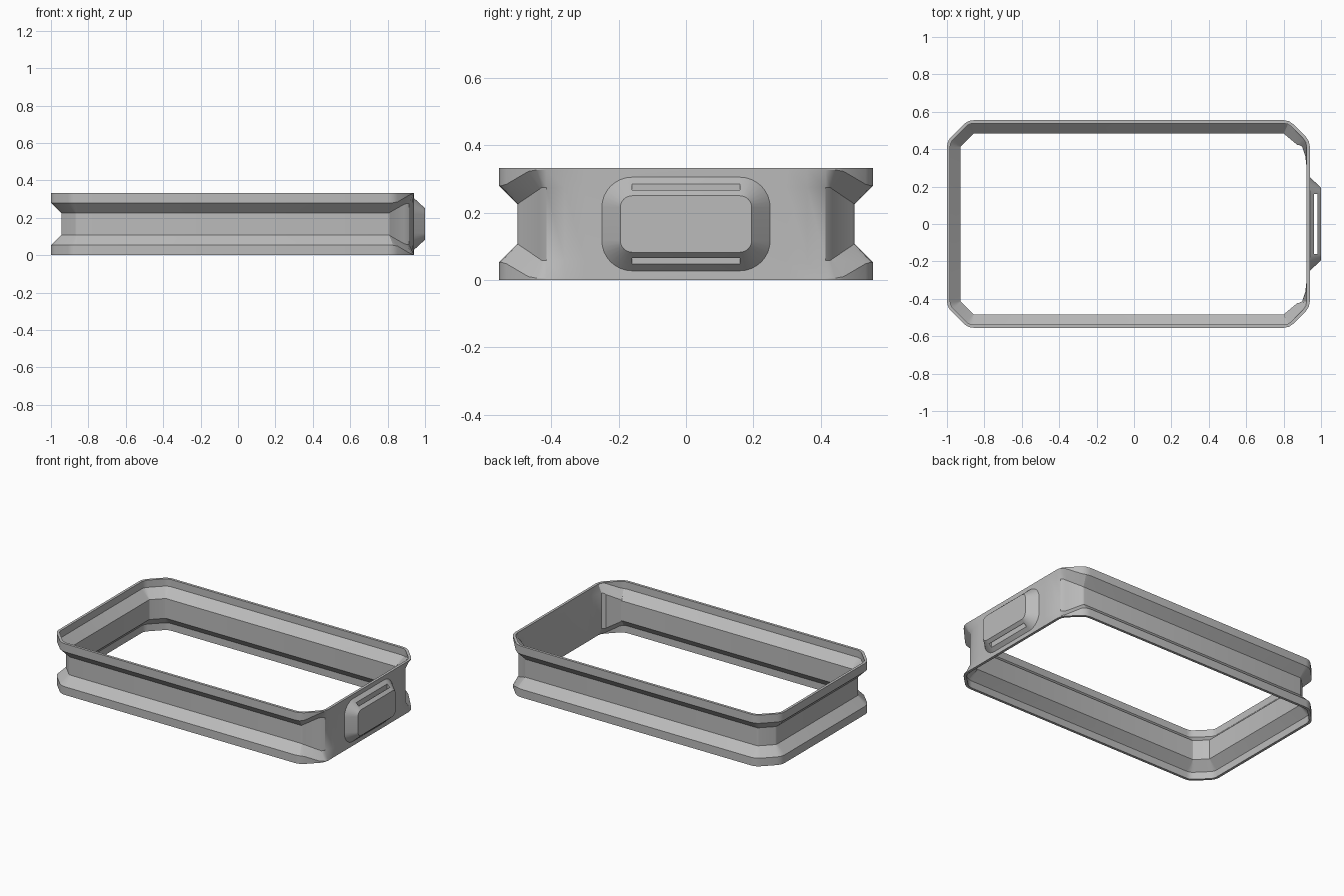
import bpy, bmesh
from math import cos, sin, radians

cube = bpy.data.objects.get("Cube")
if cube:
    bpy.data.objects.remove(cube)

HEIGHT = 0.333
MID = HEIGHT / 2
RADIUS = 0.075     # corner rounding of the lips
GROOVE = 0.055     # depth of the outer groove
WALL = 0.017       # wall thickness

grey = bpy.data.materials.new("plain grey")
grey.use_nodes = True
grey.diffuse_color = (0.5, 0.5, 0.5, 1)
grey.node_tree.nodes["Principled BSDF"].inputs["Base Color"].default_value = (0.5, 0.5, 0.5, 1)


def make_object(name, loops, closed):
    """Skin matching point loops; closed joins last to first, else caps the ends."""
    bm = bmesh.new()
    rings = [[bm.verts.new(p) for p in loop] for loop in loops]
    n = len(rings[0])
    for i in range(len(rings) if closed else len(rings) - 1):
        a, b = rings[i], rings[(i + 1) % len(rings)]
        for k in range(n):
            j = (k + 1) % n
            bm.faces.new((a[k], a[j], b[j], b[k]))
    if not closed:
        bm.faces.new(rings[0])
        bm.faces.new(rings[-1])
    bmesh.ops.recalc_face_normals(bm, faces=bm.faces)
    mesh = bpy.data.meshes.new(name)
    bm.to_mesh(mesh)
    bm.free()
    mesh.materials.append(grey)
    obj = bpy.data.objects.new(name, mesh)
    bpy.context.collection.objects.link(obj)
    return obj


def activate(obj):
    bpy.ops.object.select_all(action='DESELECT')
    obj.select_set(True)
    bpy.context.view_layer.objects.active = obj


def smooth(obj):
    activate(obj)
    bpy.ops.object.shade_smooth_by_angle(angle=radians(25))


# Grooved frame: wall section swept round an outline with chamfered corners
def section(cx, cy, angle, depth, lift, side):
    d = GROOVE * depth
    lip, waist = 0.28 + lift * 0.95, 0.225 + lift
    half = [(d, waist), (0, lip), (0, HEIGHT), (WALL, HEIGHT),
            (WALL, min(lip + 0.006, HEIGHT - 0.002)), (d + WALL, waist + 0.006)]
    profile = half + [(off, HEIGHT - z) for off, z in reversed(half)]
    c, s = cos(radians(angle)), sin(radians(angle))
    return [(cx + (RADIUS - off) * c, side * (cy + (RADIUS - off) * s), z)
            for off, z in profile]


# Corner centre, facing angle, groove depth, groove lift
stations = [(-0.925, 0.412, a, 1, 0) for a in (180, 165, 150, 135)]
stations += [(-0.857, 0.48, a, 1, 0) for a in (135, 120, 105, 90)]
stations += [(0.80, 0.48, 90, 1, 0), (0.80, 0.48, 67, 1, 0), (0.80, 0.48, 45, 1, 0.005),
             (0.865, 0.415, 45, 0.85, 0.045), (0.865, 0.415, 22, 0.7, 0.05),
             (0.865, 0.415, 0, 0.45, 0.05), (0.865, 0.36, 0, 0.12, 0.05),
             (0.865, 0.30, 0, 0, 0.05)]
loops = [section(*s, 1) for s in stations] + [section(*s, -1) for s in reversed(stations)]
frame = make_object("grooved_frame", loops, True)
smooth(frame)


# Raised end block: tapered rounded rectangle
def rounded_rect(x, r):
    pts = []
    for start, sy, sz in ((0, 1, 1), (90, -1, 1), (180, -1, -1), (270, 1, -1)):
        for k in range(9):
            a = radians(start + k * 11.25)
            pts.append((x, sy * 0.16 + r * cos(a), MID + sz * 0.049 + r * sin(a)))
    return pts


block = make_object("end_block", [rounded_rect(0.93, 0.09), rounded_rect(0.94, 0.09),
                                  rounded_rect(1.0, 0.035)], False)

# Strap slot running down through the block
slot = make_object("slot_cutter", [[(x, y, z) for x, y in ((0.962, -0.16), (0.981, -0.16),
                                                           (0.981, 0.16), (0.962, 0.16))]
                                   for z in (-0.1, 0.5)], False)
slot.hide_render = True
cut = block.modifiers.new("slot", 'BOOLEAN')
cut.operation = 'DIFFERENCE'
cut.solver = 'EXACT'
cut.object = slot
activate(block)
bpy.ops.object.modifier_apply(modifier=cut.name)
bpy.data.objects.remove(slot)
smooth(block)
